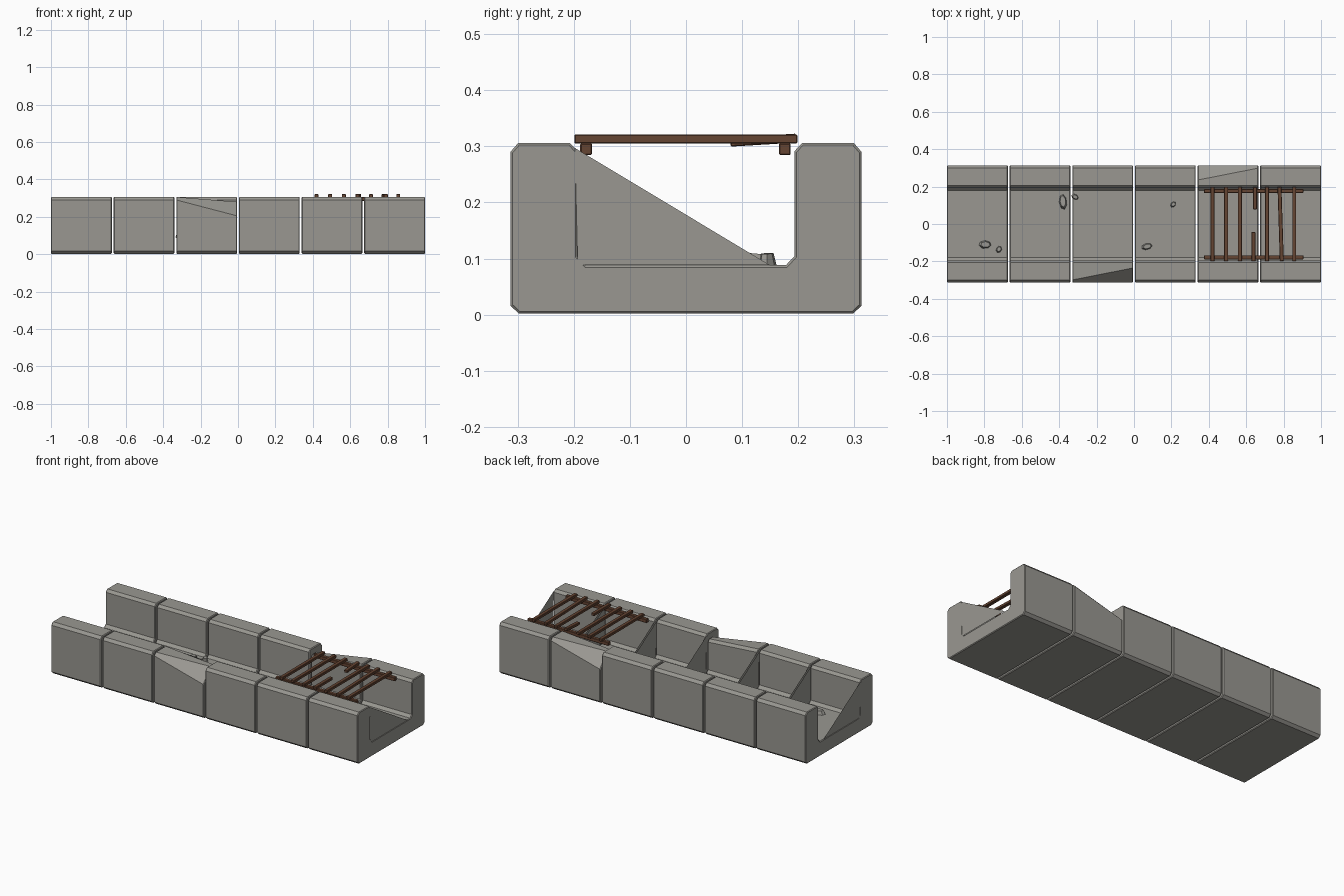
import bpy
import bmesh
import math
from mathutils import Matrix, Vector

if "Cube" in bpy.data.objects:
    bpy.data.objects.remove(bpy.data.objects["Cube"], do_unlink=True)


def material(name, color):
    m = bpy.data.materials.new(name)
    m.use_nodes = True
    m.diffuse_color = color
    m.node_tree.nodes["Principled BSDF"].inputs["Base Color"].default_value = color
    return m


stone = material("grey stone", (0.32, 0.312, 0.285, 1))
rust = material("rusty brown", (0.13, 0.058, 0.032, 1))


def finish(bm, name, mat):
    mesh = bpy.data.meshes.new(name)
    bm.to_mesh(mesh)
    bm.free()
    mesh.materials.append(mat)
    obj = bpy.data.objects.new(name, mesh)
    bpy.context.collection.objects.link(obj)
    return obj


# Half of the trough section (y, z), from the outer foot over the wall to the floor
WALL = [(-0.298, 0.002), (-0.313, 0.016), (-0.313, 0.29), (-0.299, 0.306),
        (-0.207, 0.306), (-0.193, 0.291), (-0.193, 0.104), (-0.178, 0.088)]
CHIPPED = WALL[:2] + [(-0.313, 0.205), (-0.235, 0.28), (-0.207, 0.28),
                      (-0.193, 0.266)] + WALL[6:]
GUSSET = [(-0.198, 0.297), (-0.193, 0.088), (0.15, 0.088)]
GAP = 0.01
PITCH = (2 + GAP) / 6


def section(front, back):
    return front + [(-y, z) for y, z in reversed(back)]


def block(name, x0, x1, section0, section1, gussets):
    bm = bmesh.new()
    rings = [[bm.verts.new((x, y, z)) for y, z in sec]
             for x, sec in ((x0, section0), (x1, section1))]
    a, b = rings
    caps = [bm.faces.new(a), bm.faces.new(b[::-1])]
    for i in range(len(a)):
        j = (i + 1) % len(a)
        bm.faces.new((a[j], a[i], b[i], b[j]))
    bmesh.ops.recalc_face_normals(bm, faces=bm.faces)
    edges = list({e for f in caps for e in f.edges})
    bmesh.ops.bevel(bm, geom=edges, offset=0.004, segments=1, affect='EDGES')
    # thin triangular webs closing the front corner at the block ends
    for x in gussets:
        tri = [bm.verts.new((x, y, z)) for y, z in GUSSET]
        bm.faces.new(tri if x == x1 else tri[::-1])
    finish(bm, name, stone)


# Six trough blocks, two with a broken corner
for i in range(6):
    x0 = -1 + i * PITCH
    x1 = x0 + PITCH - GAP
    whole = section(WALL, WALL)
    s0, s1, ends = whole, whole, (x0, x1)
    if i == 2:
        s1, ends = section(CHIPPED, WALL), (x0,)
    if i == 4:
        s0 = section(WALL, CHIPPED)
    block(f"trough_block_{i + 1}", x0, x1, s0, s1, ends)


# Small bevelled bars for the grate
def bar(name, center, size, turn=0, tilt=0):
    bm = bmesh.new()
    bmesh.ops.create_cube(bm, size=1)
    bmesh.ops.scale(bm, vec=size, verts=bm.verts)
    bmesh.ops.bevel(bm, geom=bm.edges[:], offset=0.002, segments=1, affect='EDGES')
    rot = Matrix.Rotation(turn, 4, 'Z') @ Matrix.Rotation(tilt, 4, 'X')
    bm.transform(Matrix.Translation(center) @ rot)
    finish(bm, name, rust)


for side, y in (("front", -0.178), ("back", 0.176)):
    bar(f"grate_rail_{side}", (0.64, y, 0.295), (0.53, 0.021, 0.021))

for i in range(7):
    x = 0.42 + i * 0.0728
    if i == 3:
        bar("broken_bar_front", (x, -0.121, 0.313), (0.021, 0.156, 0.016))
        bar("broken_bar_back", (x + 0.008, 0.138, 0.311), (0.021, 0.118, 0.016),
            tilt=math.radians(3.5))
    else:
        bar(f"grate_bar_{i + 1}", (x, 0, 0.313), (0.021, 0.397, 0.016),
            turn=math.radians(1.8) if i == 5 else 0)

# Loose stones on the channel floor: x, y, length, width, turn
STONES = [(-0.38, 0.12, 0.085, 0.042, 95), (-0.315, 0.145, 0.042, 0.028, -30),
          (0.21, 0.105, 0.036, 0.026, 50), (-0.795, -0.11, 0.068, 0.044, 0),
          (-0.722, -0.135, 0.038, 0.03, 60), (0.07, -0.12, 0.06, 0.035, 15)]
for n, (x, y, length, width, turn) in enumerate(STONES):
    bm = bmesh.new()
    bmesh.ops.create_cone(bm, cap_ends=True, segments=7, radius1=0.5,
                          radius2=0.36, depth=1)
    bmesh.ops.scale(bm, vec=Vector((length, width, 0.022)), verts=bm.verts)
    bm.transform(Matrix.Translation((x, y, 0.098))
                 @ Matrix.Rotation(math.radians(turn), 4, 'Z')
                 @ Matrix.Rotation(math.radians(5), 4, 'Y'))
    finish(bm, f"loose_stone_{n + 1}", stone)
